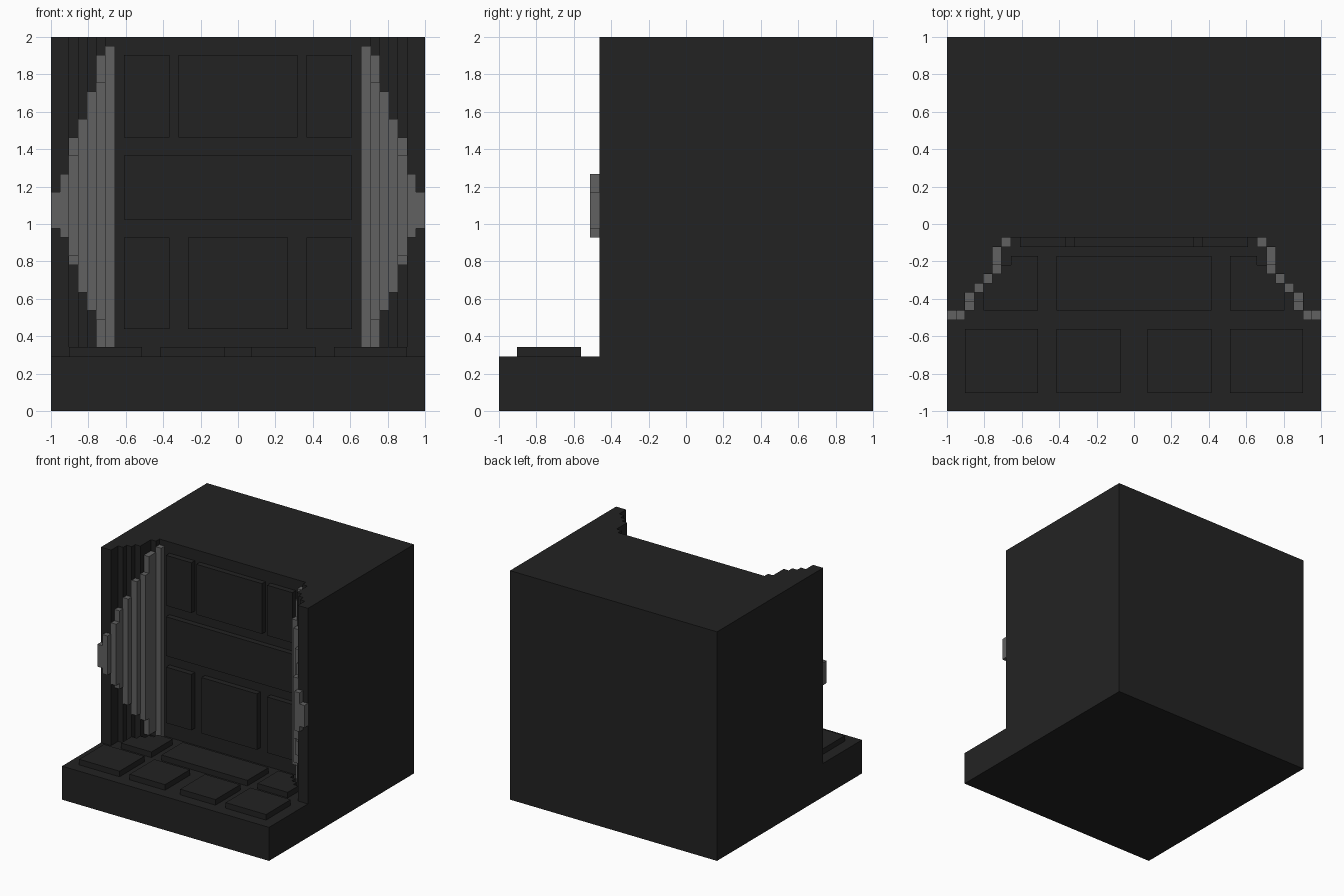
import bpy, bmesh

cube = bpy.data.objects.get("Cube")
if cube:
    bpy.data.objects.remove(cube, do_unlink=True)

N = 41            # grid cells along each side
U = 2.0 / N       # size of one cell


def material(name, value):
    m = bpy.data.materials.new(name)
    m.use_nodes = True
    m.diffuse_color = (value, value, value, 1)
    m.node_tree.nodes["Principled BSDF"].inputs["Base Color"].default_value = (value, value, value, 1)
    return m


DARK = material("charcoal stone", 0.0165)
GREY = material("grey frame", 0.12)


def finish(bm, name, mat):
    bmesh.ops.recalc_face_normals(bm, faces=bm.faces)
    mesh = bpy.data.meshes.new(name)
    bm.to_mesh(mesh)
    bm.free()
    mesh.materials.append(mat)
    ob = bpy.data.objects.new(name, mesh)
    bpy.context.collection.objects.link(ob)
    return ob


def add_prism(bm, outline, z0, z1):
    """Extrude an outline given in grid cells from z0 to z1."""
    verts = [bm.verts.new((x * U - 1, y * U - 1, z0 * U)) for x, y in outline]
    face = bm.faces.new(verts)
    new = bmesh.ops.extrude_face_region(bm, geom=[face])["geom"]
    top = [v for v in new if isinstance(v, bmesh.types.BMVert)]
    bmesh.ops.translate(bm, verts=top, vec=(0, 0, (z1 - z0) * U))


def prism(name, outline, z0, z1, mat=DARK):
    bm = bmesh.new()
    add_prism(bm, outline, z0, z1)
    return finish(bm, name, mat)


def rect(x0, x1, y0, y1):
    return [(x0, y0), (x1, y0), (x1, y1), (x0, y1)]


def flip(outline):
    return [(N - x, y) for x, y in outline]


# Floor slab
prism("floor_slab", rect(0, N, 0, N), 0, 6)

# Thick wall with a stepped recess in its front
steps = [(0, 11), (2, 11), (2, 13), (3, 13), (3, 14), (4, 14), (4, 15),
         (5, 15), (5, 18), (6, 18), (6, 19)]
prism("wall_block", steps + flip(steps)[::-1] + [(N, N), (0, N)], 6, N)

# Raised floor tiles, front row
for i, (x0, x1) in enumerate([(2, 10), (12, 19), (22, 29), (31, 39)]):
    prism(f"front_floor_tile_{i + 1}", rect(x0, x1, 2, 9), 6, 7)

# Raised floor tiles, back row, with stepped outer corners
prism("back_floor_tile_middle", rect(12, 29, 11, 17), 6, 7)
corner = [(4, 11), (10, 11), (10, 17), (7, 17), (7, 16), (6, 16),
          (6, 15), (5, 15), (5, 14), (4, 14)]
prism("back_floor_tile_right", corner, 6, 7)
prism("back_floor_tile_left", flip(corner), 6, 7)

# Raised wall panels: z range and x ranges of each row
rows = {"lower": (9, 19, [(8, 13), (15, 26), (28, 33)]),
        "middle": (21, 28, [(8, 33)]),
        "upper": (30, 39, [(8, 13), (14, 27), (28, 33)])}
for row, (z0, z1, spans) in rows.items():
    for i, (x0, x1) in enumerate(spans):
        prism(f"{row}_wall_panel_{i + 1}", rect(x0, x1, 18, 19), z0, z1)

# Stepped curved frame lining both sides: x0, y0, y1, z0, z1 of each strip
strips = [(0, 10, 11, 20, 24), (1, 10, 11, 19, 26), (2, 11, 12, 17, 28),
          (2, 12, 13, 16, 30), (3, 13, 14, 13, 32), (4, 14, 15, 11, 35),
          (5, 15, 16, 10, 36), (5, 16, 18, 7, 39), (6, 18, 19, 6, 40)]
for side, place in (("right", list), ("left", flip)):
    bm = bmesh.new()
    for x, y0, y1, z0, z1 in strips:
        add_prism(bm, place(rect(x, x + 1, y0, y1)), z0, z1)
    finish(bm, f"{side}_curved_frame", GREY)
